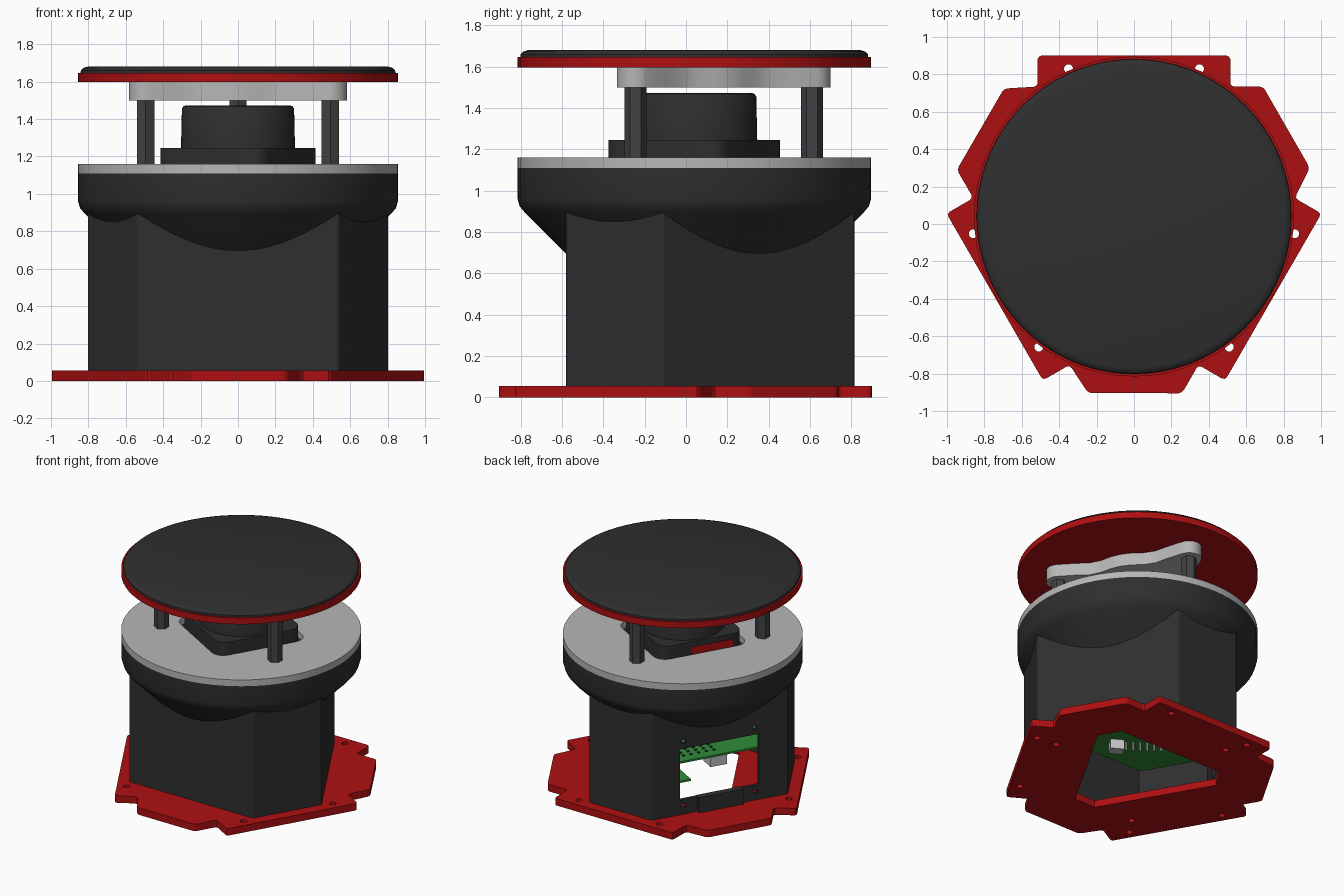
import bpy, bmesh
from math import radians
from mathutils import Matrix, Vector

cube = bpy.data.objects.get("Cube")
if cube:
    bpy.data.objects.remove(cube)

CENTRE = Vector((0, 0.04, 0))   # axis of the whole body


def material(name, r, g, b):
    m = bpy.data.materials.new(name)
    m.use_nodes = True
    m.diffuse_color = (r, g, b, 1)
    m.node_tree.nodes["Principled BSDF"].inputs["Base Color"].default_value = (r, g, b, 1)
    return m


BLACK = material("matte black", 0.028, 0.028, 0.028)
RED = material("red", 0.42, 0.005, 0.006)
GREY = material("light grey", 0.47, 0.47, 0.47)
STEEL = material("dark steel", 0.055, 0.055, 0.058)
GREEN = material("circuit green", 0.03, 0.26, 0.04)
SILVER = material("silver", 0.55, 0.55, 0.55)


def finish(name, bm, mat, smooth=False):
    bmesh.ops.recalc_face_normals(bm, faces=bm.faces)
    mesh = bpy.data.meshes.new(name)
    bm.to_mesh(mesh)
    bm.free()
    ob = bpy.data.objects.new(name, mesh)
    bpy.context.collection.objects.link(ob)
    mesh.materials.append(mat)
    if smooth:
        select(ob)
        bpy.ops.object.shade_smooth_by_angle(angle=radians(35))
    return ob


def select(ob):
    bpy.ops.object.select_all(action='DESELECT')
    bpy.context.view_layer.objects.active = ob
    ob.select_set(True)


def turn(angle):
    return Matrix.Rotation(radians(angle), 4, 'Z')


def three_fold(points):
    """Repeat a clockwise run of outline points around the axis."""
    return [turn(a) @ Vector((x, y, 0)) for a in (0, -120, -240) for x, y in points]


def prism(name, points, z0, z1, mat, corner=0, segments=3, smooth=False):
    bm = bmesh.new()
    face = bm.faces.new([bm.verts.new(CENTRE + Vector((p[0], p[1], z0))) for p in points])
    up = bmesh.ops.extrude_face_region(bm, geom=[face])["geom"]
    bmesh.ops.translate(bm, vec=(0, 0, z1 - z0),
                        verts=[v for v in up if isinstance(v, bmesh.types.BMVert)])
    if corner:
        edges = [e for e in bm.edges if abs(e.verts[0].co.z - e.verts[1].co.z) > 1e-4]
        bmesh.ops.bevel(bm, geom=edges, offset=corner, segments=segments,
                        affect='EDGES', profile=0.5)
    return finish(name, bm, mat, smooth)


def lathe(name, profile, mat, steps=72):
    bm = bmesh.new()
    vs = [bm.verts.new(CENTRE + Vector((r, 0, z))) for r, z in profile]
    es = [bm.edges.new(pair) for pair in zip(vs, vs[1:])]
    bmesh.ops.spin(bm, geom=vs + es, cent=CENTRE, axis=(0, 0, 1),
                   angle=radians(360), steps=steps)
    bmesh.ops.remove_doubles(bm, verts=bm.verts, dist=1e-4)
    return finish(name, bm, mat, True)


def posts(name, centres, radius, z0, z1, mat, sides):
    bm = bmesh.new()
    for x, y in centres:
        place = Matrix.Translation(CENTRE + Vector((x, y, (z0 + z1) / 2)))
        bmesh.ops.create_cone(bm, cap_ends=True, segments=sides, radius1=radius,
                              radius2=radius, depth=z1 - z0, matrix=place)
    return finish(name, bm, mat, sides > 6)


def blocks(name, angle, boxes, mat):
    """Boxes in a turned frame: (outward, sideways, height, and the three sizes)."""
    bm = bmesh.new()
    for d, t, z, sd, st, sz in boxes:
        m = Matrix.Translation(CENTRE) @ turn(angle) @ Matrix.Translation((d, t, z))
        bmesh.ops.create_cube(bm, size=1, matrix=m @ Matrix.Diagonal((sd, st, sz, 1)))
    return finish(name, bm, mat)


def cut(ob, cutter):
    cutter.hide_render = True
    mod = ob.modifiers.new("cut", 'BOOLEAN')
    mod.operation, mod.solver, mod.object = 'DIFFERENCE', 'EXACT', cutter
    select(ob)
    bpy.ops.object.modifier_apply(modifier=mod.name)
    bpy.data.objects.remove(cutter)


# Base plate with tabs, central opening and bolt holes
base = prism("base_plate", three_fold([(-0.515, 0.695), (-0.515, 0.86), (0.515, 0.86),
             (0.515, 0.695), (0.69, 0.695), (0.94, 0.26)]), 0, 0.055, RED, 0.02, 2)
cut(base, prism("opening", three_fold([(-0.46, 0.37), (0.46, 0.37)]), -0.1, 0.2, RED))
bolts = three_fold([(-0.35, 0.79), (0.35, 0.79), (-0.28, 0.64)])
cut(base, posts("bolt_holes", [p.xy for p in bolts], 0.024, -0.1, 0.2, RED, 16))

# Hollow lower housing with an access window on one wide side
housing = prism("lower_housing", three_fold([(-0.27, 0.775), (0.27, 0.775)]),
                0.055, 0.92, BLACK, 0.008, 1)
cut(housing, prism("hollow", three_fold([(-0.26, 0.74), (0.26, 0.74)]), 0, 1, BLACK))
cut(housing, blocks("window", 150, [(0.62, 0, 0.37, 0.3, 0.62, 0.4)], BLACK))
cut(housing, blocks("screw_holes", 150, [(0.62, t, z, 0.3, 0.03, 0.03)
                    for t in (-0.28, 0.28) for z in (0.12, 0.625)], BLACK))
blocks("window_clip", 150, [(0.625, 0, 0.115, 0.05, 0.35, 0.12)], BLACK)

# Electronics inside
prism("main_board", three_fold([(-0.22, 0.66), (0.22, 0.66)]), 0.405, 0.42, GREEN)
blocks("side_board", 150, [(0.2, -0.32, 0.25, 0.6, 0.3, 0.015)], GREEN)
blocks("board_pins", 150, [(0.44 - 0.05 * r, -0.2 + 0.06 * c, 0.422, 0.016, 0.016, 0.012)
       for r in range(3) for c in range(5)], BLACK)
blocks("connectors", 150, [(0.42, 0.06, 0.36, 0.12, 0.13, 0.1),
       (-0.1, 0.3, 0.37, 0.1, 0.08, 0.08)], SILVER)
posts("capacitors", [(0.2, 0.05), (0.08, 0.1)], 0.045, 0.29, 0.41, SILVER, 16)
posts("header_pins", [(-0.32 + 0.04 * i, -0.12 - 0.03 * i) for i in range(6)],
      0.008, 0.34, 0.41, SILVER, 6)

# Round collar flaring out of the housing
lathe("collar", [(0, 0.675), (0.6, 0.675), (0.82, 0.895), (0.845, 0.925),
                 (0.855, 0.96), (0.855, 1.11), (0, 1.11)], BLACK)

# Grey deck with a recess for the sensor
deck = lathe("deck", [(0, 1.11), (0.855, 1.11), (0.855, 1.16), (0, 1.16)], GREY)


def turned_square(half):
    return [turn(-30) @ Vector((x * half, y * half, 0))
            for x, y in ((-1, -1), (1, -1), (1, 1), (-1, 1))]


cut(deck, prism("recess", turned_square(0.355), 1.05, 1.3, BLACK, 0.09, 5))

# Scanning sensor
prism("sensor_base", turned_square(0.325), 1.11, 1.245, BLACK, 0.08, 5, True)
lathe("sensor_drum", [(0, 1.24), (0.305, 1.24), (0.3, 1.455), (0.292, 1.468),
                      (0.28, 1.472), (0, 1.472)], BLACK, 48)
blocks("sensor_port", 150, [(0.325, 0.08, 1.17, 0.012, 0.32, 0.07)], RED)

# Standoffs carrying the upper bracket
posts("standoffs", [p.xy for p in three_fold([(0, 0.57)])], 0.053, 1.16, 1.505, STEEL, 6)

# Three-lobed bracket with wavy sides, one arm repeated
lobe = [Vector((0, 0.57, 0)) + turn(a) @ Vector((0, 0.09, 0)) for a in range(75, -76, -15)]
side = [turn(-60) @ Vector((t, d, 0)) for t, d in
        ((-0.35, 0.345), (-0.25, 0.315), (-0.16, 0.32), (-0.08, 0.345), (0, 0.355),
         (0.08, 0.345), (0.16, 0.32), (0.25, 0.315), (0.35, 0.345))]
prism("top_bracket", three_fold([p.xy for p in lobe + side]), 1.5, 1.597, GREY, smooth=True)

# Top disc and domed-edge cap
lathe("top_disc", [(0, 1.597), (0.855, 1.597), (0.855, 1.647), (0, 1.647)], RED)
lathe("top_cap", [(0, 1.645), (0.842, 1.645), (0.84, 1.66), (0.828, 1.673),
                  (0.805, 1.68), (0, 1.68)], BLACK)
